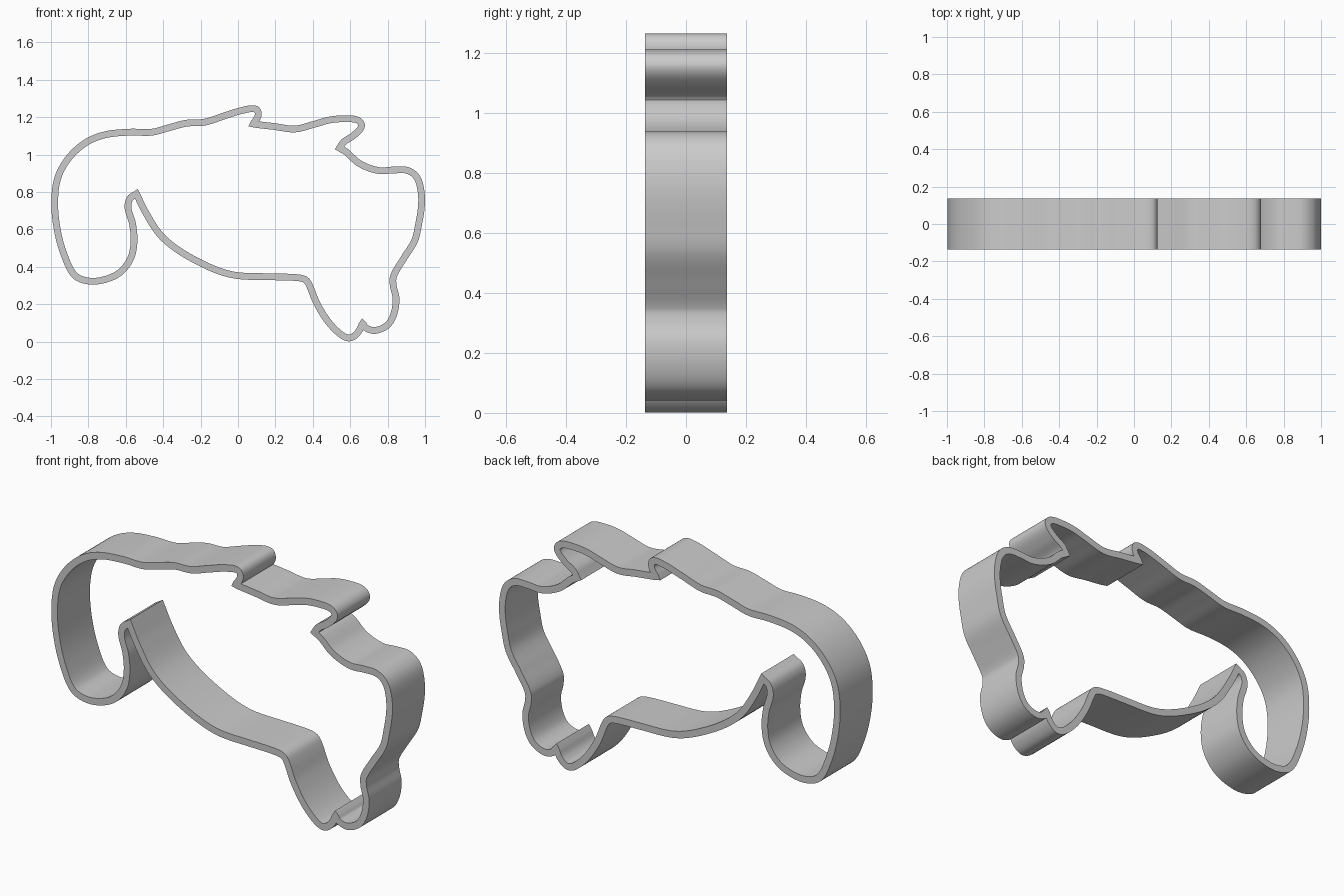
import bpy
import bmesh
from mathutils import Vector
from mathutils.geometry import interpolate_bezier

HALF_DEPTH = 0.136
HALF_WALL = 0.018
STEPS = 7
MITRE_LIMIT = 1.5

# Centre line of the wall, clockwise from the front. Each arc begins at a sharp corner.
rear_and_back = [
    (-.543, .79), (-.578, .765), (-.588, .715), (-.564, .63), (-.556, .533), (-.575, .443),
    (-.634, .368), (-.72, .33), (-.805, .325), (-.875, .357), (-.928, .46), (-.965, .592),
    (-.98, .735), (-.965, .87), (-.91, .975), (-.82, 1.06), (-.715, 1.105), (-.58, 1.12),
    (-.46, 1.12), (-.365, 1.145), (-.275, 1.168), (-.18, 1.173), (-.07, 1.208),
    (.025, 1.237), (.095, 1.243), (.108, 1.21)]
crest = [
    (.08, 1.163), (.195, 1.15), (.305, 1.137), (.41, 1.163), (.49, 1.185), (.57, 1.192),
    (.64, 1.184), (.66, 1.152), (.62, 1.104), (.565, 1.067)]
head_and_front = [
    (.543, 1.035), (.58, 1.013), (.65, .952), (.75, .915), (.837, .918), (.907, .915),
    (.955, .88), (.977, .815), (.981, .73), (.965, .624), (.944, .539), (.885, .443),
    (.832, .352), (.83, .3), (.845, .23), (.834, .15), (.8, .09), (.735, .06), (.687, .072)]
foot_and_belly = [
    (.666, .098), (.64, .048), (.597, .02), (.548, .04), (.48, .11), (.42, .208),
    (.382, .3), (.361, .33), (.318, .342), (.168, .347), (.008, .352), (-.088, .373),
    (-.206, .424), (-.329, .496), (-.42, .576), (-.495, .693)]
ARCS = [rear_and_back, crest, head_and_front, foot_and_belly]


def smooth_arc(points):
    """Sample a smooth curve through the points, leaving out the last one."""
    pts = [Vector(p) for p in points]
    last = len(pts) - 1
    tangents = [(pts[min(i + 1, last)] - pts[max(i - 1, 0)]).normalized()
                for i in range(last + 1)]
    samples = []
    for i in range(last):
        reach = (pts[i + 1] - pts[i]).length / 3
        curve = interpolate_bezier(pts[i], pts[i] + tangents[i] * reach,
                                   pts[i + 1] - tangents[i + 1] * reach,
                                   pts[i + 1], STEPS + 1)
        samples.extend(Vector((p[0], p[1])) for p in curve[:-1])
    return samples


def offset_loop(line, distance):
    """Shift a closed line sideways, with limited mitres at the corners."""
    shifted = []
    for i, point in enumerate(line):
        before = (point - line[i - 1]).normalized()
        after = (line[(i + 1) % len(line)] - point).normalized()
        normal_before = Vector((-before.y, before.x))
        normal_after = Vector((-after.y, after.x))
        mitre = (normal_before + normal_after).normalized()
        stretch = 1 / max(mitre.dot(normal_after), 1 / MITRE_LIMIT)
        shifted.append(point + mitre * distance * stretch)
    return shifted


def build_wall(name, line, material):
    """Sweep a rectangular section around the closed line."""
    bm = bmesh.new()
    outer = offset_loop(line, HALF_WALL)
    inner = offset_loop(line, -HALF_WALL)
    section = [(outer, -HALF_DEPTH), (outer, HALF_DEPTH),
               (inner, HALF_DEPTH), (inner, -HALF_DEPTH)]
    rings = [[bm.verts.new((p.x, y, p.y)) for p in loop] for loop, y in section]
    count = len(line)
    for k, ring in enumerate(rings):
        following = rings[(k + 1) % len(rings)]
        for i in range(count):
            j = (i + 1) % count
            bm.faces.new((ring[i], ring[j], following[j], following[i]))
    bmesh.ops.recalc_face_normals(bm, faces=bm.faces[:])
    mesh = bpy.data.meshes.new(name)
    bm.to_mesh(mesh)
    bm.free()
    mesh.materials.append(material)
    obj = bpy.data.objects.new(name, mesh)
    bpy.context.collection.objects.link(obj)
    return obj


default_cube = bpy.data.objects.get("Cube")
if default_cube:
    bpy.data.objects.remove(default_cube, do_unlink=True)

# Plain grey material
grey = bpy.data.materials.new("plain_grey")
grey.use_nodes = True
colour = (0.6, 0.6, 0.6, 1)
grey.diffuse_color = colour
grey.node_tree.nodes["Principled BSDF"].inputs["Base Color"].default_value = colour

# Outline wall
centre_line = []
for arc, next_arc in zip(ARCS, ARCS[1:] + ARCS[:1]):
    centre_line.extend(smooth_arc(arc + next_arc[:1]))
wall = build_wall("outline_wall", centre_line, grey)

# Smooth sides with crisp rims
bpy.ops.object.select_all(action="DESELECT")
wall.select_set(True)
bpy.context.view_layer.objects.active = wall
bpy.ops.object.shade_smooth_by_angle()
